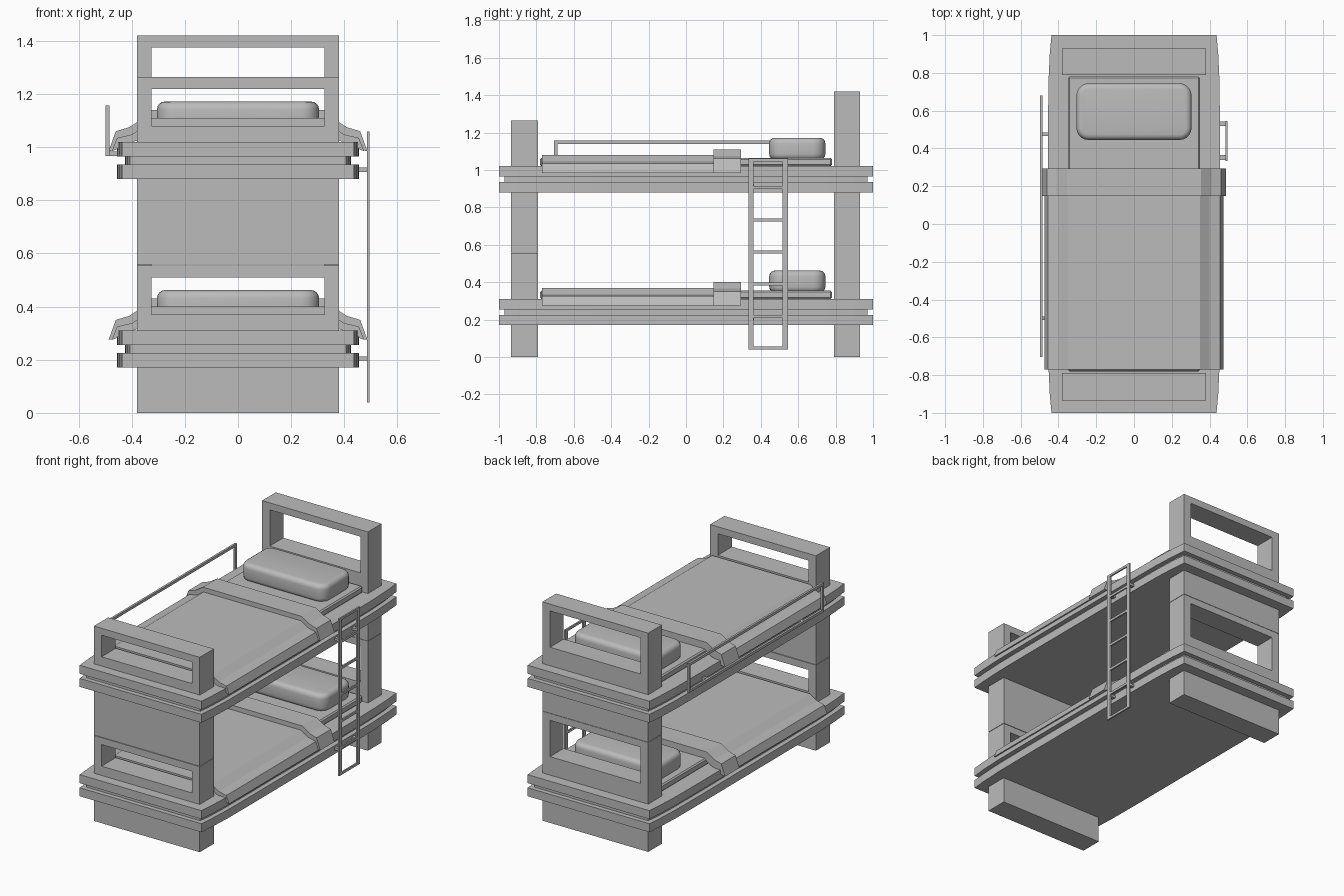
import bpy
import bmesh
from mathutils import Vector

cube = bpy.data.objects.get("Cube")
if cube:
    bpy.data.objects.remove(cube, do_unlink=True)

GREY = (0.5, 0.5, 0.5, 1)
mat = bpy.data.materials.new("plain grey")
mat.use_nodes = True
mat.diffuse_color = GREY
mat.node_tree.nodes["Principled BSDF"].inputs["Base Color"].default_value = GREY


def finish(name, bm):
    bmesh.ops.recalc_face_normals(bm, faces=bm.faces)
    mesh = bpy.data.meshes.new(name)
    bm.to_mesh(mesh)
    bm.free()
    obj = bpy.data.objects.new(name, mesh)
    bpy.context.collection.objects.link(obj)
    mesh.materials.append(mat)
    return obj


def box(name, x, y, z):
    """Box from (low, high) ranges on each axis."""
    bm = bmesh.new()
    bmesh.ops.create_cube(bm, size=1)
    for v in bm.verts:
        v.co = Vector([r[0] if c < 0 else r[1] for c, r in zip(v.co, (x, y, z))])
    return finish(name, bm)


def prism(name, points, axis, low, high):
    """Extrude a closed outline of 3D points along an axis."""
    bm = bmesh.new()
    ends = []
    for d in (low, high):
        loop = []
        for p in points:
            co = Vector(p)
            co[axis] = d
            loop.append(bm.verts.new(co))
        ends.append(loop)
        bm.faces.new(loop)
    n = len(points)
    for i in range(n):
        j = (i + 1) % n
        bm.faces.new((ends[0][i], ends[0][j], ends[1][j], ends[1][i]))
    return finish(name, bm)


def frame(name, axis, depth, u, z, hole_u, hole_z):
    """Rectangular ring standing upright, facing along the given axis."""
    bm = bmesh.new()
    rings = []
    for d in depth:
        for (a, b), (lo, hi) in ((u, z), (hole_u, hole_z)):
            corners = ((a, lo), (b, lo), (b, hi), (a, hi))
            rings.append([bm.verts.new((d, c, h) if axis == 0 else (c, d, h))
                          for c, h in corners])
    outer0, inner0, outer1, inner1 = rings
    for p, q in ((outer0, inner0), (outer1, inner1), (outer0, outer1), (inner0, inner1)):
        for i in range(4):
            j = (i + 1) % 4
            bm.faces.new((p[i], p[j], q[j], q[i]))
    return finish(name, bm)


def platform(name, z, inset=0):
    """Bed board whose long sides taper slightly towards the ends."""
    quarter = [(0.455, 0.5), (0.453, 0.75), (0.446, 0.9), (0.437, 1)]
    quarter = [(x - inset, y - inset * (y == 1)) for x, y in quarter]
    right = [(x, -y, 0) for x, y in reversed(quarter)] + [(x, y, 0) for x, y in quarter]
    prism(name, right + [(-x, -y, 0) for x, y, _ in right], 2, *z)


def drape(name, half, y, z, thick):
    """Sheet of cloth hanging over both sides, from half of its cross-section."""
    top = [(-x, 0, z + h) for x, h in reversed(half)] + [(x, 0, z + h) for x, h in half]
    under = [(x - thick * (1 if x > 0 else -1) * 0.6, 0, max(h - thick, z - 0.03))
             for x, _, h in reversed(top)]
    prism(name, top + under, 1, *y)


HALF = (-0.38, 0.38)
HOLE = (-0.325, 0.325)
FOOT = (-0.935, -0.79)
HEAD = (0.79, 0.93)
BLANKET = [(0.35, 0.06), (0.40, 0.028), (0.455, 0.015), (0.475, -0.035)]
FOLD = [(0.355, 0.09), (0.41, 0.055), (0.46, 0.04), (0.487, -0.035)]

# Legs and the solid panels that carry the upper bed
box("foot_leg", HALF, FOOT, (0, 0.17))
box("head_leg", HALF, HEAD, (0, 0.17))
box("foot_support", HALF, FOOT, (0.558, 0.88))
box("head_support", HALF, HEAD, (0.712, 0.88))

# Two matching beds
for level, z in (("lower", 0.31), ("upper", 1.02)):
    platform(level + "_base_board", (z - 0.14, z - 0.085))
    platform(level + "_middle_board", (z - 0.085, z - 0.055), 0.03)
    platform(level + "_top_board", (z - 0.055, z))
    frame(level + "_footboard", 1, FOOT, HALF, (z, z + 0.245), HOLE, (z + 0.06, z + 0.2))
    frame(level + "_headboard", 1, HEAD, HALF, (z, z + 0.4), HOLE, (z + 0.12, z + 0.355))

    mattress = box(level + "_mattress", (-0.35, 0.35), (-0.78, 0.78), (z, z + 0.045))
    bevel = mattress.modifiers.new("soft_edge", "BEVEL")
    bevel.width = 0.008

    drape(level + "_blanket", BLANKET, (-0.77, 0.15), z, 0.025)
    drape(level + "_blanket_fold", FOLD, (0.148, 0.295), z, 0.045)

    # Pillow with rounded upright corners and softer top and bottom rims
    pillow = box(level + "_pillow", (-0.305, 0.305), (0.445, 0.745), (z + 0.035, z + 0.152))
    bm = bmesh.new()
    bm.from_mesh(pillow.data)
    upright = [e for e in bm.edges if abs(e.verts[0].co.z - e.verts[1].co.z) > 0.05]
    bmesh.ops.bevel(bm, geom=upright, offset=0.065, segments=5, profile=0.5, affect="EDGES")
    rims = [e for e in bm.edges if abs(e.verts[0].co.z - e.verts[1].co.z) < 0.001]
    bmesh.ops.bevel(bm, geom=rims, offset=0.03, segments=4, profile=0.5, affect="EDGES")
    bm.to_mesh(pillow.data)
    bm.free()
    pillow.data.shade_smooth()

# Ladder on the left side
LADDER_X = (0.485, 0.495)
frame("ladder_frame", 0, LADDER_X, (0.333, 0.545), (0.04, 1.06), (0.361, 0.517), (0.055, 1.045))
for i in range(1, 6):
    h = 0.045 + i * 0.172
    box("ladder_rung_%d" % i, LADDER_X, (0.361, 0.517), (h - 0.008, h + 0.008))
for h in (0.205, 0.915):
    for y in (0.352, 0.531):
        box("ladder_bracket", (0.45, 0.486), (y - 0.012, y + 0.012), (h - 0.008, h + 0.008))

# Safety rail on the right side of the upper bed
frame("safety_rail", 0, (-0.498, -0.484), (-0.705, 0.68), (0.967, 1.157),
      (-0.688, 0.663), (0.984, 1.14))
for y in (-0.5, 0.475):
    box("rail_bracket", (-0.485, -0.45), (y - 0.009, y + 0.009), (0.967, 0.984))
